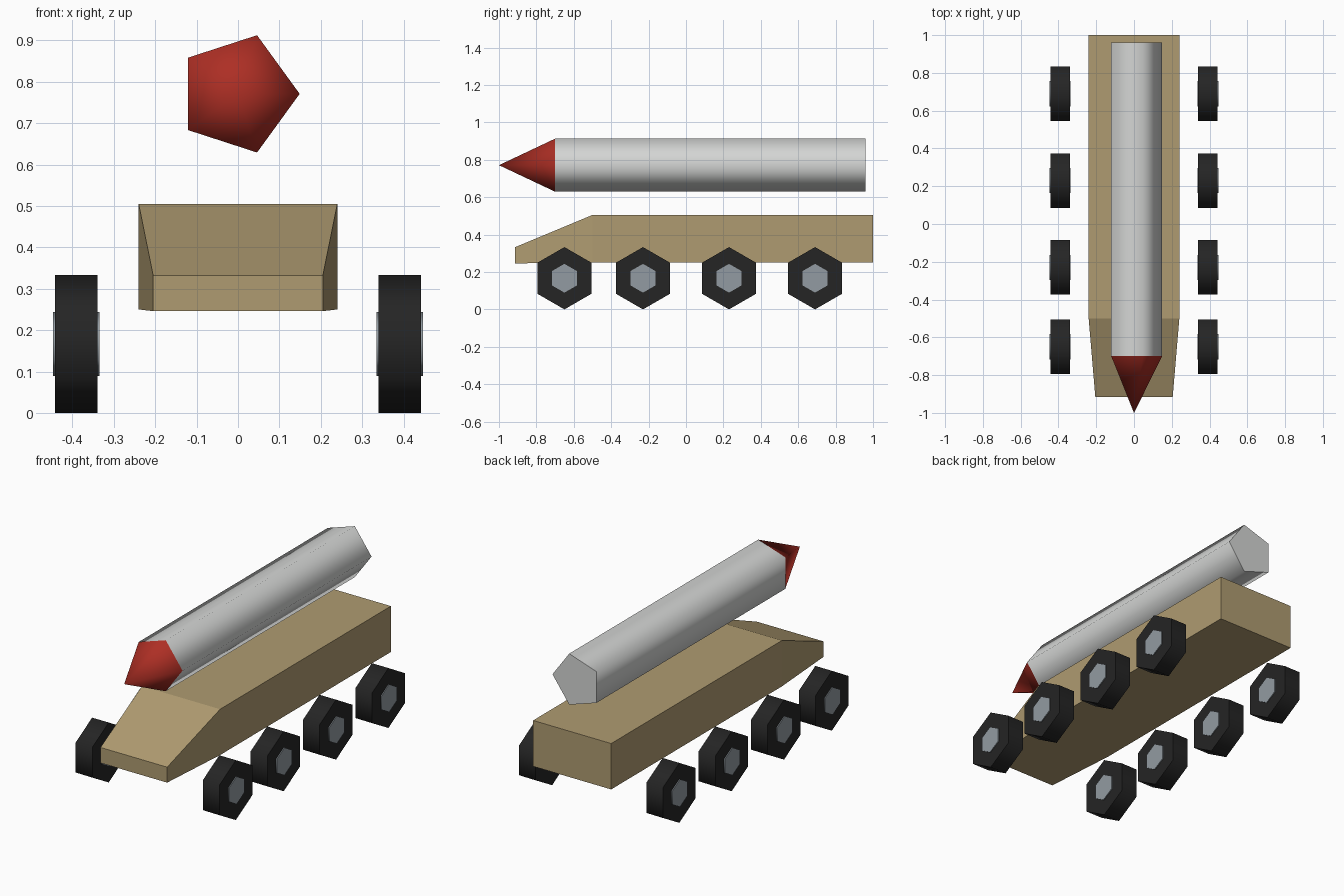
import bpy, bmesh
from math import cos, sin, pi
from mathutils import Vector

cube = bpy.data.objects.get("Cube")
if cube:
    bpy.data.objects.remove(cube, do_unlink=True)


def material(name, rgb):
    m = bpy.data.materials.new(name)
    m.use_nodes = True
    m.diffuse_color = (*rgb, 1)
    m.node_tree.nodes["Principled BSDF"].inputs["Base Color"].default_value = (*rgb, 1)
    return m


tan = material("sand tan", (0.43, 0.33, 0.165))
red = material("nose red", (0.42, 0.028, 0.018))
silver = material("pale grey", (0.66, 0.67, 0.66))
black = material("tyre black", (0.018, 0.018, 0.018))
steel = material("hub steel", (0.29, 0.33, 0.36))


def loft(name, rings, mat, smooth=False):
    """Skin a series of equal-length point rings and close both ends."""
    bm = bmesh.new()
    loops = [[bm.verts.new(p) for p in ring] for ring in rings]
    n = len(loops[0])
    for a, b in zip(loops, loops[1:]):
        for i in range(n):
            j = (i + 1) % n
            bm.faces.new((a[i], a[j], b[j], b[i])).smooth = smooth
    bm.faces.new(loops[0])
    bm.faces.new(loops[-1])
    bmesh.ops.remove_doubles(bm, verts=bm.verts, dist=1e-5)
    bmesh.ops.recalc_face_normals(bm, faces=bm.faces)
    mesh = bpy.data.meshes.new(name)
    bm.to_mesh(mesh)
    bm.free()
    mesh.materials.append(mat)
    obj = bpy.data.objects.new(name, mesh)
    bpy.context.collection.objects.link(obj)
    return obj


def polygon(centre, radius, sides, axis, start=0.0):
    """Regular polygon of points facing along x or y."""
    pts = []
    for i in range(sides):
        a = start + 2 * pi * i / sides
        u, w = radius * cos(a), radius * sin(a)
        pts.append(Vector(centre) + Vector((0, u, w) if axis == "x" else (u, 0, w)))
    return pts


def section(y, half, low, high):
    return [(-half, y, low), (half, y, low), (half, y, high), (-half, y, high)]


# Hull with tapered, sloping front
loft("hull", [section(-0.915, 0.205, 0.246, 0.332),
              section(-0.5, 0.24, 0.25, 0.505),
              section(1.0, 0.24, 0.25, 0.505)], tan)

# Five-sided rocket body and nose cone
AXIS_Z, ROCKET_R = 0.771, 0.149
loft("rocket_body", [polygon((0, y, AXIS_Z), ROCKET_R, 5, "y") for y in (-0.7, 0.96)],
     silver, True)
nose_tip = [(0, -1.0, AXIS_Z)] * 5


def nose_cone():
    bm = bmesh.new()
    base = [bm.verts.new(p) for p in polygon((0, -0.7, AXIS_Z), ROCKET_R, 5, "y")]
    tip = bm.verts.new(nose_tip[0])
    for i in range(5):
        bm.faces.new((base[i], base[(i + 1) % 5], tip)).smooth = True
    bmesh.ops.recalc_face_normals(bm, faces=bm.faces)
    mesh = bpy.data.meshes.new("nose_cone")
    bm.to_mesh(mesh)
    bm.free()
    mesh.materials.append(red)
    bpy.context.collection.objects.link(bpy.data.objects.new("nose_cone", mesh))


nose_cone()

# Four pairs of six-sided wheels with hubs showing on both faces
WHEEL_R = 0.1665
for side, label in ((1, "left"), (-1, "right")):
    for k, y in enumerate((-0.65, -0.23, 0.23, 0.69), 1):
        for part, r, inner, outer, mat in (("tyre", WHEEL_R, 0.34, 0.442, black),
                                           ("hub", 0.077, 0.335, 0.447, steel)):
            loft(f"{label}_{part}_{k}",
                 [polygon((side * x, y, WHEEL_R), r, 6, "x", pi / 2) for x in (inner, outer)],
                 mat, True)
